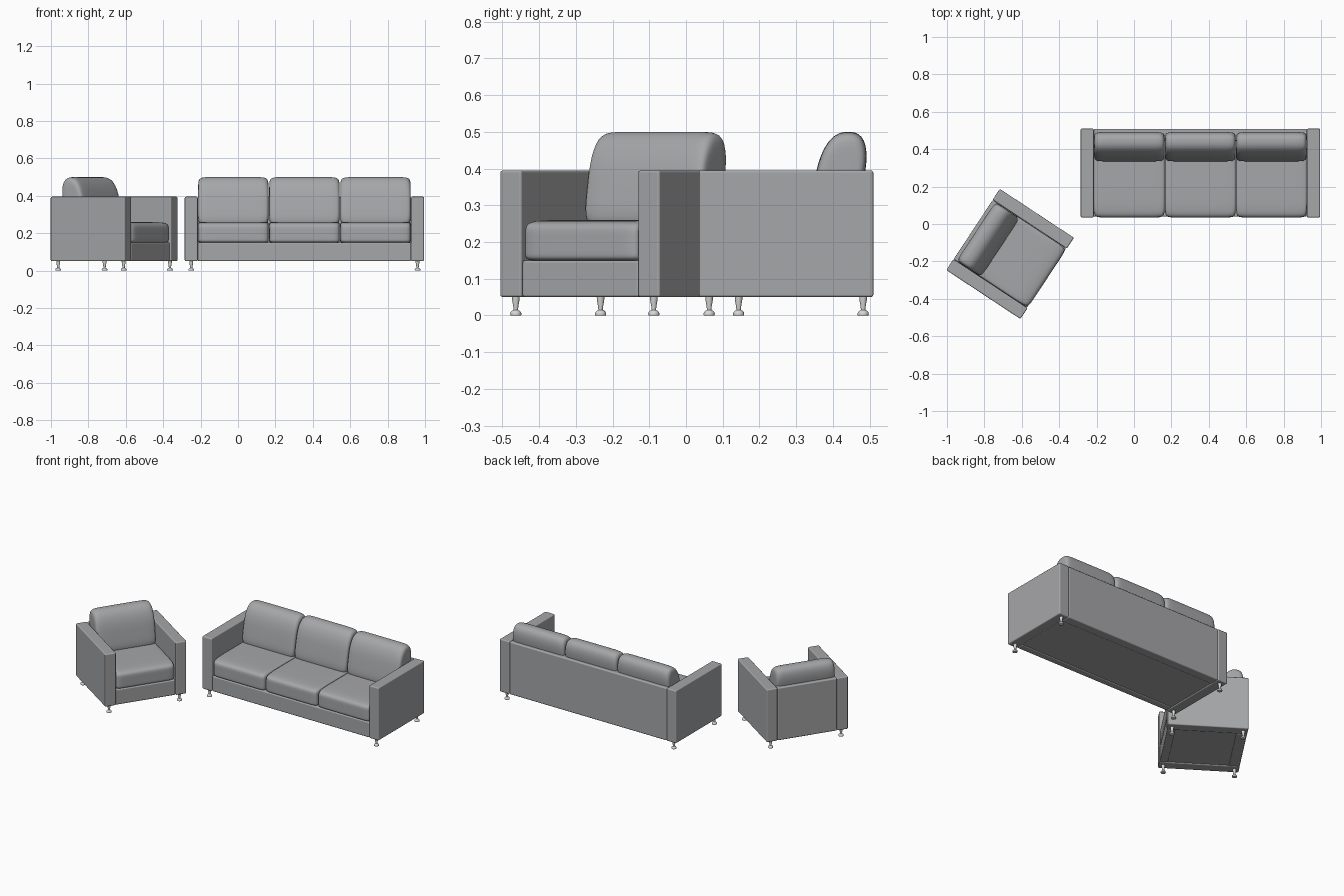
import bpy, bmesh, math
from mathutils import Matrix

if "Cube" in bpy.data.objects:
    bpy.data.objects.remove(bpy.data.objects["Cube"])

def material(name, rgb):
    m = bpy.data.materials.new(name)
    m.diffuse_color = (*rgb, 1)
    m.use_nodes = True
    m.node_tree.nodes["Principled BSDF"].inputs["Base Color"].default_value = m.diffuse_color
    return m

FABRIC = material("grey_fabric", (0.38, 0.385, 0.395))
METAL = material("pale_metal", (0.68, 0.68, 0.67))
ARM, DEPTH, CUSHION = 0.07, 0.475, 0.38
TOP, BOTTOM, SEAT = 0.395, 0.05, 0.15
FRONT, BACK = -DEPTH / 2, DEPTH / 2

def finish(bm, name, mat, place):
    bmesh.ops.recalc_face_normals(bm, faces=bm.faces)
    me = bpy.data.meshes.new(name)
    bm.to_mesh(me)
    bm.free()
    me.materials.append(mat)
    ob = bpy.data.objects.new(name, me)
    bpy.context.collection.objects.link(ob)
    ob.matrix_world = place
    bpy.ops.object.select_all(action='DESELECT')
    ob.select_set(True)
    bpy.context.view_layer.objects.active = ob
    bpy.ops.object.shade_smooth_by_angle(angle=math.radians(40))
    return ob

# Upholstered box with softly rounded edges
def box(name, place, x, y, z, radius=0.007):
    bm = bmesh.new()
    bmesh.ops.create_cube(bm, size=1)
    for v in bm.verts:
        v.co = [lo + (c + 0.5) * (hi - lo) for c, (lo, hi) in zip(v.co, (x, y, z))]
    ob = finish(bm, name, FABRIC, place)
    bev = ob.modifiers.new("soft_edges", 'BEVEL')
    bev.width, bev.segments, bev.harden_normals = radius, 3, True

# Stuffed cushion: cube wrapped onto a rounded superellipse
def cushion(name, place, centre, half, upper, lower, side, lean=0.0):
    bm = bmesh.new()
    bmesh.ops.create_cube(bm, size=2)
    bmesh.ops.subdivide_edges(bm, edges=bm.edges[:], cuts=17, use_grid_fill=True)
    for v in bm.verts:
        x, y, z = (math.sin(c * math.pi / 2) for c in v.co)
        n = upper if z > 0 else lower
        yz = (abs(y) ** n + abs(z) ** n) ** (1 / n)
        r = (yz ** side + abs(x) ** side) ** (1 / side)
        x, y, z = x / r * half[0], y / r * half[1], z / r * half[2]
        v.co = (centre[0] + x, centre[1] + y + lean * z, centre[2] + z)
    finish(bm, name, FABRIC, place)

# Turned leg with a tapered stem and domed foot
def leg(name, place, x, y):
    bm = bmesh.new()
    profile = [(0, 0), (0.0145, 0), (0.0155, 0.004), (0.014, 0.009), (0.010, 0.013),
               (0.006, 0.015), (0.007, 0.025), (0.010, 0.042), (0.011, 0.062), (0, 0.062)]
    vs = [bm.verts.new((r, 0, z)) for r, z in profile]
    es = [bm.edges.new(p) for p in zip(vs, vs[1:])]
    bmesh.ops.spin(bm, geom=vs + es, cent=(0, 0, 0), axis=(0, 0, 1),
                   angle=2 * math.pi, steps=20)
    bmesh.ops.remove_doubles(bm, verts=bm.verts, dist=1e-5)
    finish(bm, name, METAL, place @ Matrix.Translation((x, y, 0)))

def seating(kind, seats, x, y, angle):
    place = Matrix.Translation((x, y, 0)) @ Matrix.Rotation(math.radians(angle), 4, 'Z')
    inner = seats * CUSHION / 2
    outer = inner + ARM
    # Arms
    for side, s in (("left", -1), ("right", 1)):
        box(f"{kind}_{side}_arm", place, sorted((s * inner, s * outer)),
            (FRONT, BACK), (BOTTOM, TOP))
        for end, ly in (("front", FRONT + 0.028), ("back", BACK - 0.028)):
            leg(f"{kind}_{side}_{end}_leg", place, s * (outer - 0.035), ly)
    # Back panel, front apron and underside deck
    box(f"{kind}_back_panel", place, (-inner, inner), (BACK - 0.065, BACK - 0.001),
        (BOTTOM, TOP - 0.001))
    box(f"{kind}_front_apron", place, (-inner, inner), (FRONT + 0.004, FRONT + 0.05),
        (BOTTOM, SEAT))
    box(f"{kind}_deck", place, (-inner, inner), (FRONT + 0.03, BACK - 0.04),
        (BOTTOM + 0.005, SEAT - 0.004), 0.002)
    # Seat and back cushions
    for i in range(seats):
        cx = -inner + CUSHION * (i + 0.5)
        cushion(f"{kind}_seat_cushion_{i + 1}", place, (cx, FRONT + 0.208, 0.204),
                (0.189, 0.208, 0.056), 6, 12, 16)
        cushion(f"{kind}_back_cushion_{i + 1}", place, (cx, BACK - 0.093, 0.37),
                (0.188, 0.067, 0.13), 2.5, 5, 11, 0.19)

seating("sofa", 3, 0.355, 0.2725, 0)
seating("armchair", 1, -0.6625, -0.16, 56.6)
